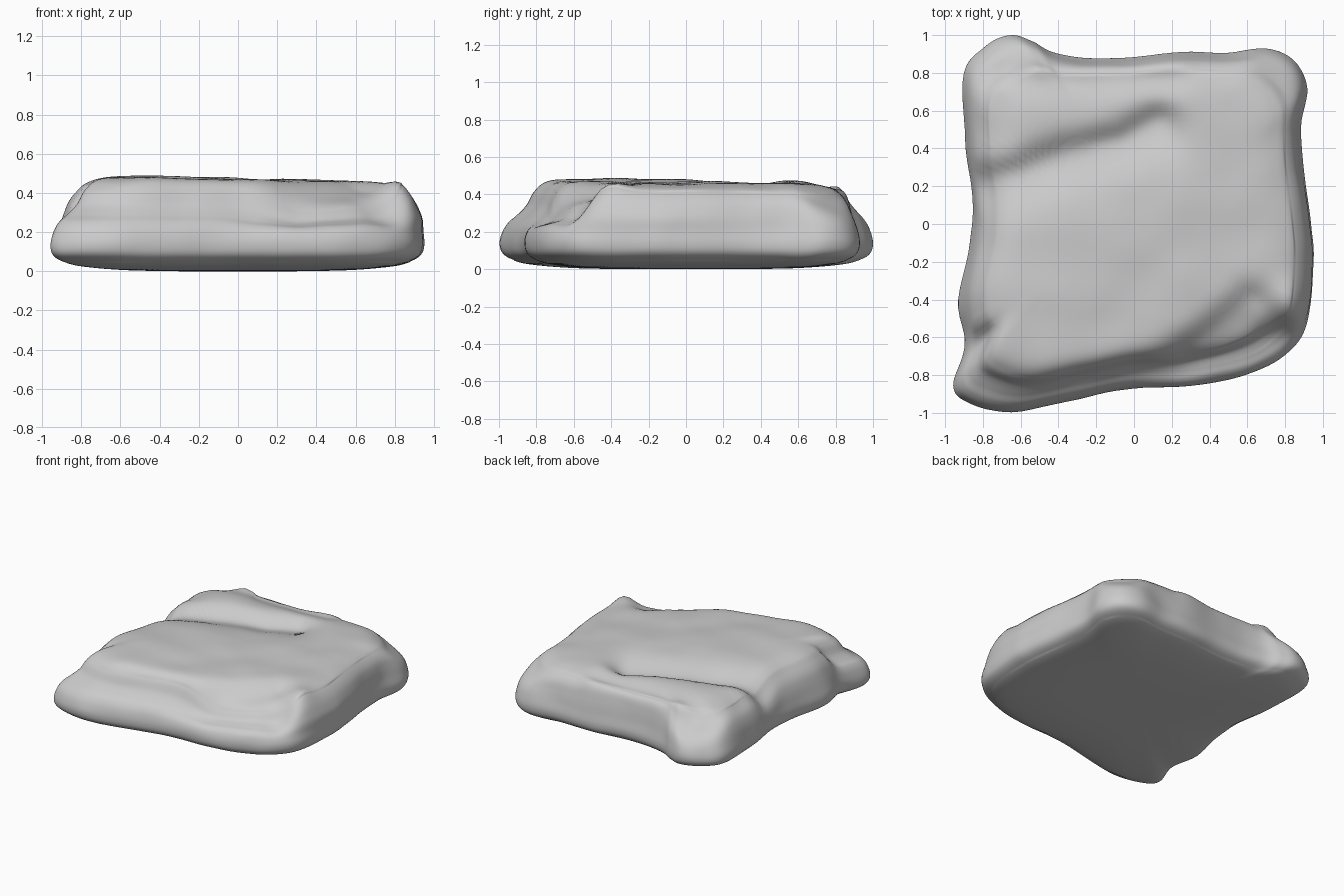
import bpy, bmesh, math
from mathutils import Vector, noise

if "Cube" in bpy.data.objects:
    bpy.data.objects.remove(bpy.data.objects["Cube"])

# Plan outline, counter-clockwise from the right side
OUTLINE = [(.95, -.2), (.94, 0), (.90, .3), (.89, .52), (.92, .72), (.86, .86), (.72, .93),
           (.5, .91), (.2, .91), (-.1, .88), (-.4, .90), (-.54, .97), (-.65, 1.0), (-.79, .94),
           (-.9, .8), (-.9, .45), (-.86, .15), (-.87, -.1), (-.93, -.4), (-.90, -.65),
           (-.96, -.86), (-.88, -.95), (-.65, -1.0), (-.3, -.93), (0, -.87), (.3, -.86),
           (.6, -.80), (.8, -.70), (.92, -.52)]
# Vertical section: (scale of outline, height), from underside to crown
CROWN = [(.72, .463), (.5, .467), (.25, .469), (.03, .469)]
BASE = [(.3, .0), (.6, .006), (.83, .025), (.93, .05), (.985, .085), (1, .14)]
STEEP = BASE + [(.985, .22), (.968, .30), (.945, .37), (.90, .42), (.84, .445)] + CROWN
SLOPED = BASE + [(.985, .205), (.955, .25), (.91, .285), (.86, .335), (.81, .415)] + CROWN


def catmull(pts, steps, closed):
    """Smooth 2D curve through the points."""
    n, out = len(pts), []
    for i in range(n if closed else n - 1):
        ids = [(i + k) % n if closed else min(max(i + k, 0), n - 1) for k in (-1, 0, 1, 2)]
        a, b, c, d = (Vector(pts[j]) for j in ids)
        for s in range(steps):
            t = s / steps
            out.append(.5 * (2 * b + (c - a) * t + (2 * a - 5 * b + 4 * c - d) * t * t
                             + (3 * b - a - 3 * c + d) * t ** 3))
    if not closed:
        out.append(Vector(pts[-1]))
    return out


def smooth(a, b, x):
    t = max(0, min(1, (x - a) / (b - a)))
    return t * t * (3 - 2 * t)


def path_falloff(p, path, front, back):
    """Gaussian falloff around a polyline or point, with separate widths on its -y and +y side."""
    best, near = 9, None
    for a, b in zip(path, path[1:] or path):
        d = b - a
        t = max(0, min(1, (p - a).dot(d) / d.length_squared)) if d.length_squared else 0
        q = a + d * t
        if (p - q).length < best:
            best, near = (p - q).length, q
    u = (p.y - near.y) / best if best > 1e-6 else 0
    width = front + (back - front) * (u + 1) / 2
    return math.exp(-(best / width) ** 2)


# Creases and lumps: (path, front width, back width, height change)
DENTS = [
    ([(-.8, .22), (-.6, .27), (-.35, .37), (-.05, .44), (.12, .54)], .17, .09, -.08),   # rear crease
    ([(-.6, .74), (.2, .76)], .09, .09, -.02),                             # groove before rear rim
    ([(-.68, .83), (-.3, .83), (.25, .85)], .05, .05, .03),                # rear rim
    ([(-.72, .62), (-.74, .5)], .13, .13, -.03),
    ([(.1, -.80), (.25, -.70), (.45, -.55), (.62, -.40)], .15, .08, -.05),  # front crease
    ([(.35, -.75), (.62, -.60), (.74, -.6)], .18, .16, -.07),              # front right shelf
    ([(.82, -.41)], .10, .10, .045),                                       # front right peak
    ([(-.45, -.5), (-.3, -.1)], .3, .3, .012),
]
DENTS = [([Vector(q) for q in path], f, b, h) for path, f, b, h in DENTS]


def slope_weight(o):
    """How gently the edge slopes: whole front, left side a little, both back corners."""
    front = smooth(-.5, -.72, o.y)
    left = .3 * smooth(-.6, -.8, o.x)
    left_back = math.exp(-((o - Vector((-.74, .95))).length / .26) ** 2)
    right_back = .6 * math.exp(-((o - Vector((.84, .86))).length / .22) ** 2)
    return max(front, left, left_back, right_back)


def sculpt(p, z):
    w = smooth(.14, .42, z)
    dz = sum(h * path_falloff(p, path, f, b) for path, f, b, h in DENTS)
    dz += .010 * noise.noise(Vector((p.x * 4, p.y * 4, z * 4))) - .01 * p.x
    return max(0, z + w * dz)


# Cushion body: lofted rings with a sculpted top
outline = catmull(OUTLINE, 6, True)
weights = [slope_weight(o) for o in outline]
bm = bmesh.new()
rings = []
for steep, sloped in zip(catmull(STEEP, 7, False), catmull(SLOPED, 7, False)):
    ring = []
    for o, k in zip(outline, weights):
        s, z = steep.lerp(sloped, k)
        p = o * s
        # uneven side walls, upright on the right
        if .05 < z < .42:
            p *= 1 + .008 * noise.noise(Vector((p.x * 5, p.y * 5, z * 6))) - .003
        p.x += .022 * math.exp(-((z - .28) / .08) ** 2 - ((o - Vector((.93, -.25))).length / .45) ** 2) * (s > .9)
        ring.append(bm.verts.new((p.x, p.y, sculpt(p, z))))
    rings.append(ring)
n = len(outline)
for lo, hi in zip(rings, rings[1:]):
    for i in range(n):
        j = (i + 1) % n
        bm.faces.new((lo[i], lo[j], hi[j], hi[i]))
bm.faces.new(rings[0][::-1])
bm.faces.new(rings[-1])
bmesh.ops.recalc_face_normals(bm, faces=bm.faces)
mesh = bpy.data.meshes.new("cushion")
bm.to_mesh(mesh)
bm.free()
cushion = bpy.data.objects.new("cushion", mesh)
bpy.context.collection.objects.link(cushion)
for poly in mesh.polygons:
    poly.use_smooth = True
